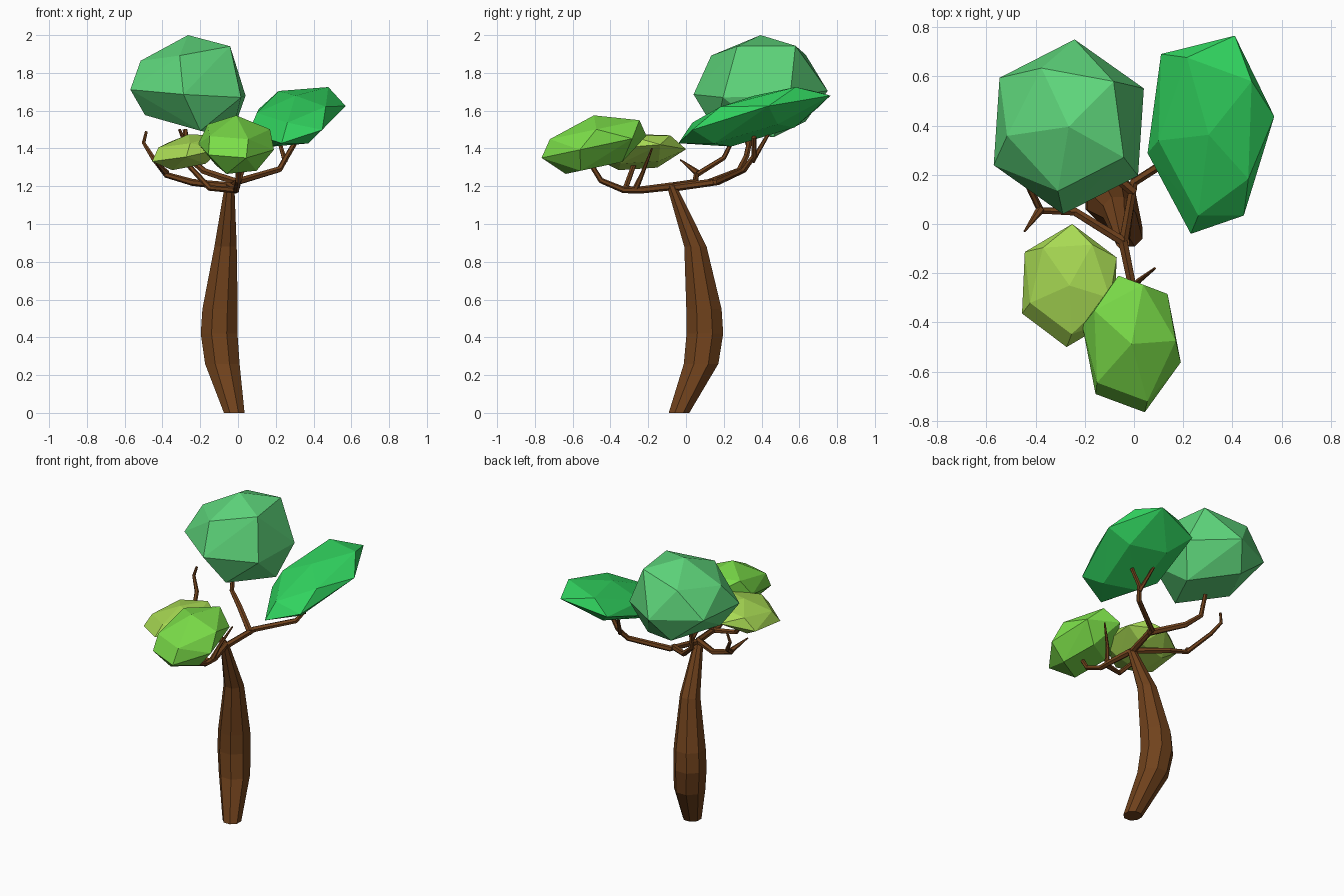
import bpy, bmesh
from math import sin, cos, pi, radians
from mathutils import Vector

if "Cube" in bpy.data.objects:
    bpy.data.objects.remove(bpy.data.objects["Cube"])


def material(name, rgb):
    m = bpy.data.materials.new(name)
    m.diffuse_color = (*[(c / 255) ** 2.2 for c in rgb], 1)
    m.use_nodes = True
    m.node_tree.nodes["Principled BSDF"].inputs["Base Color"].default_value = m.diffuse_color
    return m


BARK = material("bark brown", (112, 68, 34))


def finish(name, bm, mat):
    bmesh.ops.recalc_face_normals(bm, faces=bm.faces)
    me = bpy.data.meshes.new(name)
    bm.to_mesh(me)
    bm.free()
    me.materials.append(mat)
    bpy.context.collection.objects.link(bpy.data.objects.new(name, me))


def tube(name, path, radii, sides=6, level=False):
    """Loft a faceted tube along a path; level keeps the rings horizontal."""
    bm = bmesh.new()
    pts = [Vector(p) for p in path]
    rings, side = [], None
    for i, p in enumerate(pts):
        d = pts[min(i + 1, len(pts) - 1)] - pts[max(i - 1, 0)]
        d = Vector((0, 0, 1)) if level else d.normalized()
        if side is None:
            side = Vector((1, 0, 0)) if abs(d.x) < 0.8 else Vector((0, 1, 0))
        side = (side - d * side.dot(d)).normalized()
        up = d.cross(side)
        angles = [2 * pi * (k + 0.5) / sides for k in range(sides)]
        rings.append([bm.verts.new(p + (side * cos(a) + up * sin(a)) * radii[i]) for a in angles])
    for a, b in zip(rings, rings[1:]):
        for k in range(sides):
            n = (k + 1) % sides
            bm.faces.new((a[k], a[n], b[n], b[k]))
    bm.faces.new(rings[0][::-1])
    bm.faces.new(rings[-1])
    finish(name, bm, BARK)


def branch(name, *path, start=0.021, end=0.013):
    n = len(path) - 1
    tube(name, path, [start + (end - start) * i / n for i in range(n + 1)])


def clump(name, rgb, low, high, slope, turn, top=38, bottom=-55, swell=0, egg=0):
    """Faceted boulder of leaves: rings of corners, tilted, fitted to a box.
    swell makes it taller towards +x, egg makes it wider towards +y."""
    pts = [Vector((0, 0, 1))]
    for lat, count, shift in ((top, 5, 30), (-5, 6, 0), (bottom, 4, 20)):
        for k in range(count):
            a = radians(turn + shift) + 2 * pi * k / count
            pts.append(Vector((cos(a) * cos(radians(lat)), sin(a) * cos(radians(lat)), sin(radians(lat)))))
    for p in pts:
        p.z = p.z * (1 + swell * p.x) + slope[0] * p.x + slope[1] * p.y
        p.x *= 1 + egg * p.y
    for ax in range(3):
        lo, hi = min(p[ax] for p in pts), max(p[ax] for p in pts)
        for p in pts:
            p[ax] = low[ax] + (p[ax] - lo) / (hi - lo) * (high[ax] - low[ax])
    bm = bmesh.new()
    for p in pts:
        bm.verts.new(p)
    bmesh.ops.convex_hull(bm, input=bm.verts)
    bmesh.ops.delete(bm, geom=[v for v in bm.verts if not v.link_faces], context='VERTS')
    finish(name, bm, material(name + " colour", rgb))


# Trunk: swollen, leaning back then forward
tube("trunk", [(-0.02, -0.037, 0), (-0.083, 0.08, 0.26), (-0.1, 0.1, 0.42), (-0.095, 0.095, 0.55),
               (-0.066, 0.05, 0.88), (-0.045, -0.075, 1.2)],
     [0.059, 0.099, 0.105, 0.101, 0.064, 0.028], sides=8, level=True)

# Branches and their forks
branch("back_branch", (-0.045, -0.085, 1.19), (0, 0.17, 1.225), (0.22, 0.31, 1.29),
       (0.26, 0.36, 1.36), (0.32, 0.36, 1.46))
branch("back_fork", (0.25, 0.35, 1.33), (0.2, 0.45, 1.5), start=0.014, end=0.008)
branch("rear_left_branch", (0, 0.13, 1.22), (-0.18, 0.28, 1.28), (-0.27, 0.32, 1.36), (-0.28, 0.35, 1.5))
branch("rear_left_fork", (-0.275, 0.33, 1.42), (-0.31, 0.3, 1.5), start=0.014, end=0.008)
branch("left_branch", (-0.045, -0.07, 1.2), (-0.24, 0.05, 1.22), (-0.38, 0.055, 1.26),
       (-0.45, 0.2, 1.35), (-0.5, 0.24, 1.43), (-0.485, 0.25, 1.49), end=0.008)
branch("left_fork", (-0.38, 0.06, 1.27), (-0.445, -0.03, 1.34), start=0.018, end=0.004)
branch("front_branch", (-0.045, -0.07, 1.2), (-0.01, -0.24, 1.18), (-0.01, -0.33, 1.18),
       (0, -0.45, 1.23), (0, -0.5, 1.31))
branch("front_twig", (-0.01, -0.27, 1.18), (0.02, -0.23, 1.27), (0.085, -0.18, 1.4), start=0.017, end=0.005)
branch("front_left_twig", (-0.01, -0.28, 1.18), (-0.15, -0.32, 1.19), (-0.28, -0.27, 1.33), start=0.018)

# Foliage clumps
clump("rear_left_foliage", (94, 212, 122), (-0.57, 0.04, 1.46), (0.04, 0.75, 2), (-0.05, 0.04), 86,
      top=42, bottom=-46, swell=0.38)
clump("rear_right_foliage", (52, 210, 95), (0.055, -0.04, 1.41), (0.57, 0.765, 1.725), (0.45, 1.0), 10, egg=0.2)
clump("front_foliage", (122, 220, 74), (-0.21, -0.765, 1.265), (0.19, -0.21, 1.575), (0, 0.4), 45, top=30)
clump("front_left_foliage", (166, 216, 84), (-0.455, -0.5, 1.285), (-0.07, 0, 1.475), (0.45, 0.2), 27)
